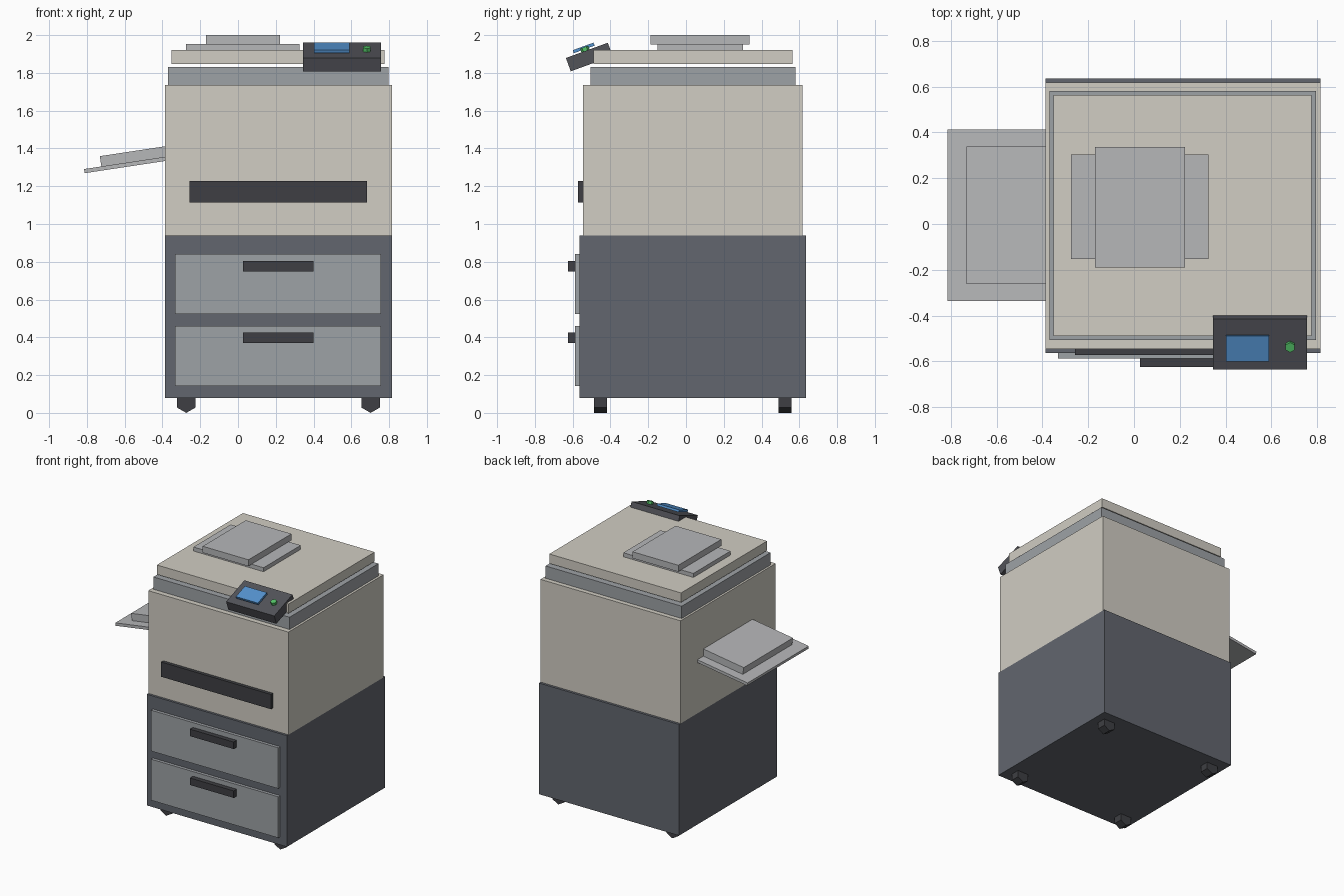
import bpy
from math import radians
from mathutils import Matrix, Vector

if "Cube" in bpy.data.objects:
    bpy.data.objects.remove(bpy.data.objects["Cube"])


def mat(name, r, g, b):
    def lin(c):
        c /= 255
        return c / 12.92 if c <= 0.04045 else ((c + 0.055) / 1.055) ** 2.4
    m = bpy.data.materials.new(name)
    m.diffuse_color = (lin(r), lin(g), lin(b), 1)
    m.use_nodes = True
    m.node_tree.nodes["Principled BSDF"].inputs["Base Color"].default_value = m.diffuse_color
    return m


BEIGE = mat("beige", 209, 205, 195)
SLATE = mat("slate", 98, 102, 110)
GREY = mat("mid_grey", 158, 162, 166)
PAPER = mat("light_grey", 182, 183, 185)
DARK = mat("dark", 62, 63, 67)
PANEL = mat("panel_grey", 82, 83, 89)
BLUE = mat("blue", 84, 146, 206)
GREEN = mat("green", 84, 196, 104)


def finish(name, material, matrix):
    ob = bpy.context.object
    ob.name = ob.data.name = name
    ob.matrix_world = matrix
    ob.data.materials.append(material)
    return ob


def box(name, x, y, z, material, frame=Matrix()):
    """Box spanning the (min, max) ranges, inside an optional tilted frame."""
    lo, hi = Vector((x[0], y[0], z[0])), Vector((x[1], y[1], z[1]))
    bpy.ops.mesh.primitive_cube_add(size=1)
    bpy.context.object.data.transform(Matrix.Diagonal((*(hi - lo), 1)))
    return finish(name, material, frame @ Matrix.Translation((lo + hi) / 2))


def hex_prism(name, radius, depth, material, matrix):
    bpy.ops.mesh.primitive_cylinder_add(vertices=6, radius=radius, depth=depth)
    return finish(name, material, matrix)


CX, CY = 0.214, 0.036
WIDE = (-0.386, 0.814)

# Cabinet and body
box("cabinet", WIDE, (-0.564, 0.636), (0.08, 0.94), SLATE)
box("body", WIDE, (-0.546, 0.617), (0.94, 1.735), BEIGE)
box("front_slot", (-0.257, 0.683), (-0.572, -0.54), (1.113, 1.227), DARK)

# Drawers with handles
for name, z0, z1, h0, h1 in (("lower", 0.143, 0.461, 0.371, 0.425),
                             ("upper", 0.524, 0.84, 0.749, 0.803)):
    box(name + "_drawer", (-0.333, 0.756), (-0.588, -0.55), (z0, z1), GREY)
    box(name + "_handle", (0.026, 0.4), (-0.624, -0.586), (h0, h1), DARK)

# Casters: six-sided wheels lying along y, one corner down
for sx in (-1, 1):
    for sy in (-1, 1):
        hex_prism("caster", 0.056, 0.07, DARK,
                  Matrix.Translation((CX + sx * 0.488, CY + sy * 0.488, 0.056))
                  @ Matrix.Rotation(radians(90), 4, 'X'))

# Scanner base, lid and document feeder
box("scanner_base", (-0.37, 0.796), (-0.506, 0.581), (1.735, 1.83), GREY)
box("scanner_lid", (-0.352, 0.776), (-0.489, 0.563), (1.848, 1.921), BEIGE)
box("feeder_tray", (-0.275, 0.325), (-0.152, 0.303), (1.921, 1.952), PAPER)
box("feeder_top", (-0.17, 0.222), (-0.189, 0.337), (1.95, 2.0), PAPER)

# Tilted control panel with screen and button
tilt = Matrix.Translation((0.55, -0.512, 1.884)) @ Matrix.Rotation(radians(20), 4, 'X')
box("control_panel", (-0.206, 0.206), (-0.118, 0.118), (-0.0375, 0.0375), PANEL, tilt)
box("screen", (-0.148, 0.04), (-0.070, 0.047), (0.047, 0.064), BLUE, tilt)
hex_prism("start_button", 0.023, 0.022, GREEN, tilt @ Matrix.Translation((0.132, -0.008, 0.0475)))

# Sloping output tray with its paper stack
slope = Matrix.Translation((-0.812, CY + 0.002, 1.269)) @ Matrix.Rotation(radians(-8.6), 4, 'Y')
box("output_tray", (0, 0.5), (-0.374, 0.374), (0, 0.022), PAPER, slope)
box("paper_stack", (0.093, 0.48), (-0.301, 0.301), (0.021, 0.077), PAPER, slope)
